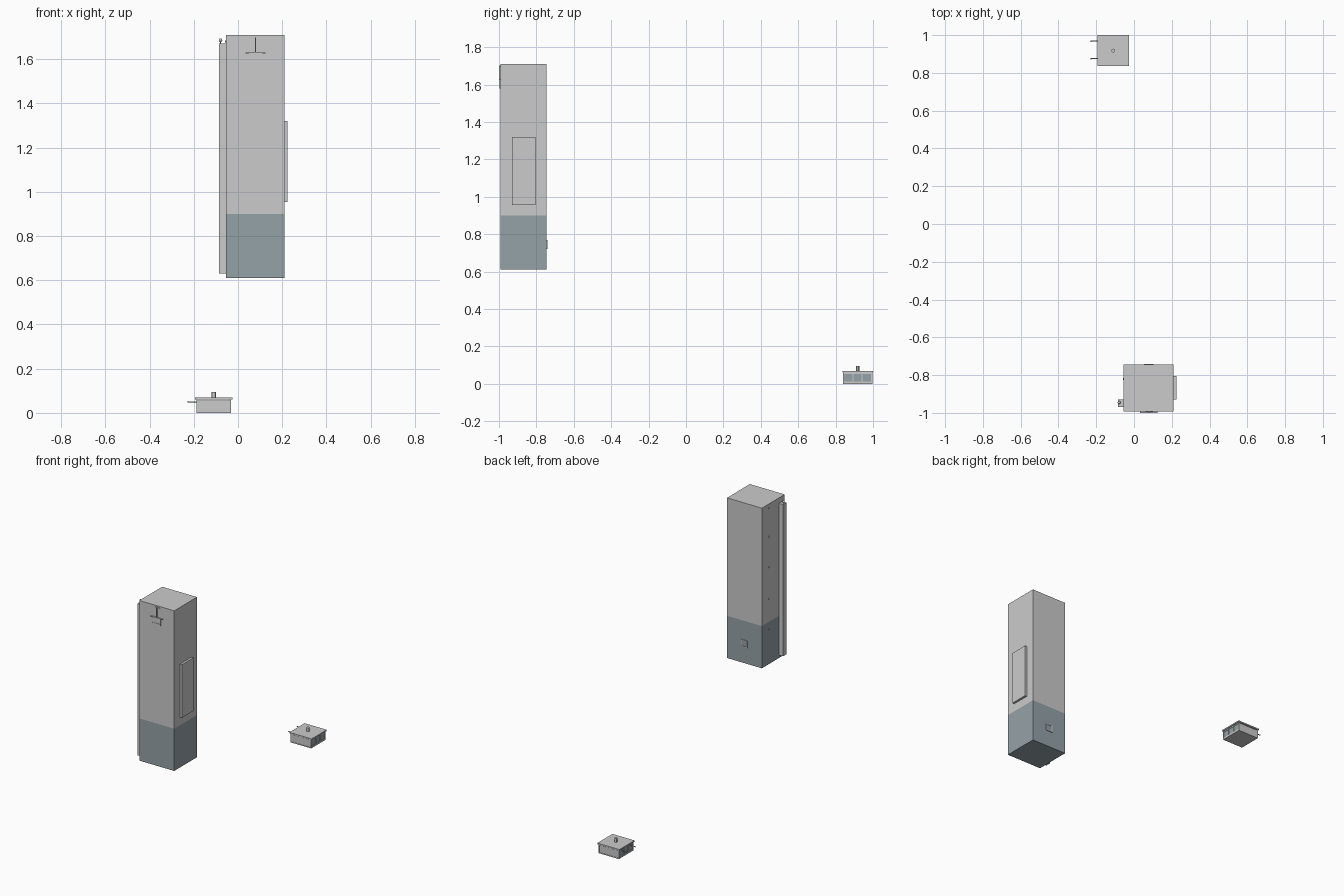
import bpy


def material(name, rgb):
    m = bpy.data.materials.new(name)
    m.diffuse_color = (*rgb, 1)
    return m


slate = material("slate", (0.30, 0.36, 0.39))


def box(name, x, y, z, mat=None):
    """Box from (min, max) ranges on each axis."""
    r = (x, y, z)
    bpy.ops.mesh.primitive_cube_add(size=1, location=[(a + b) / 2 for a, b in r])
    o = bpy.context.object
    o.name = name
    o.scale = [b - a for a, b in r]
    bpy.ops.object.transform_apply(location=False, rotation=False, scale=True)
    if mat:
        o.data.materials.append(mat)
    return o


def rod(name, loc, radius, length, axis="Z", sides=12):
    rot = {"X": (0, 1.570796, 0), "Y": (1.570796, 0, 0), "Z": (0, 0, 0)}[axis]
    bpy.ops.mesh.primitive_cylinder_add(vertices=sides, radius=radius, depth=length,
                                        location=loc, rotation=rot)
    o = bpy.context.object
    o.name = name
    bpy.ops.object.shade_smooth_by_angle()
    return o


# Tower body: plain upper block and slate lower block
TX, TY = (-0.055, 0.21), (-0.992, -0.745)
box("tower_upper", TX, TY, (0.90, 1.71))
box("tower_base", TX, TY, (0.61, 0.90), slate)

# Side channel with small knob on top
box("side_channel", (-0.086, -0.055), (-0.968, -0.93), (0.63, 1.672))
rod("channel_pin", (-0.079, -0.945, 1.677), 0.003, 0.014)
bpy.ops.mesh.primitive_uv_sphere_add(segments=12, ring_count=8, radius=0.008,
                                     location=(-0.079, -0.945, 1.686))
bpy.context.object.name = "channel_knob"
bpy.ops.object.shade_smooth()

# Right side panel
box("side_panel", (0.21, 0.225), (-0.93, -0.805), (0.955, 1.32))

# Front bracket: hanging strip, cross bar and shallow holder
box("bracket_top", (0.06, 0.10), (-0.996, -0.991), (1.697, 1.701))
box("bracket_strip", (0.078, 0.082), (-1.0, -0.991), (1.63, 1.70))
box("bracket_bar", (0.033, 0.125), (-1.0, -0.991), (1.626, 1.631))
box("bracket_holder", (0.05, 0.11), (-0.998, -0.991), (1.58, 1.626))
box("bracket_sill", (0.052, 0.108), (-1.0, -0.991), (1.588, 1.592))

# Back outlet: square frame around a small plate
box("outlet_plate", (0.058, 0.098), (-0.746, -0.743), (0.725, 0.765), slate)
for i in (0, 1):
    x, z = 0.054 + i * 0.043, 0.721 + i * 0.043
    box("outlet_jamb", (x, x + 0.005), (-0.746, -0.740), (0.721, 0.769))
    box("outlet_rail", (0.054, 0.102), (-0.746, -0.740), (z, z + 0.005))

# Row of screws on the left face
for z in (1.68, 1.485, 1.275, 1.06, 0.85):
    rod("screw", (-0.056, -0.82, z), 0.005, 0.006, "X", 8)

# Small case: floor, solid front and back walls, corner posts
BX, BY = (-0.188, -0.032), (0.84, 0.996)
box("case_floor", BX, BY, (0.0, 0.006))
for name, y in (("front", 0.842), ("back", 0.988)):
    box("case_wall_" + name, (-0.184, -0.036), (y, y + 0.006), (0.006, 0.056))
for x in (-0.188, -0.038):
    for y in (0.84, 0.99):
        box("case_post", (x, x + 0.006), (y, y + 0.006), (0.0, 0.06))

# Glazed sides divided into three panes
for x in (-0.188, -0.038):
    box("case_glass", (x + 0.002, x + 0.004), (0.846, 0.99), (0.006, 0.056), slate)
    box("case_sill", (x, x + 0.006), (0.846, 0.99), (0.006, 0.012))
    box("case_head", (x, x + 0.006), (0.846, 0.99), (0.052, 0.06))
    for y in (0.893, 0.941):
        box("case_mullion", (x, x + 0.006), (y - 0.002, y + 0.002), (0.012, 0.052))

# Lid with chimney knob
box("case_lid", (-0.194, -0.026), (0.836, 1.0), (0.06, 0.069))
rod("lid_knob", (-0.11, 0.918, 0.0815), 0.010, 0.027, sides=12)

# Pair of thin pegs on the left side, each with an end stop
for y in (0.968, 0.876):
    rod("peg", (-0.208, y, 0.05), 0.0022, 0.042, "X", 8)
    rod("peg_tip", (-0.227, y, 0.05), 0.004, 0.004, "X", 8)
